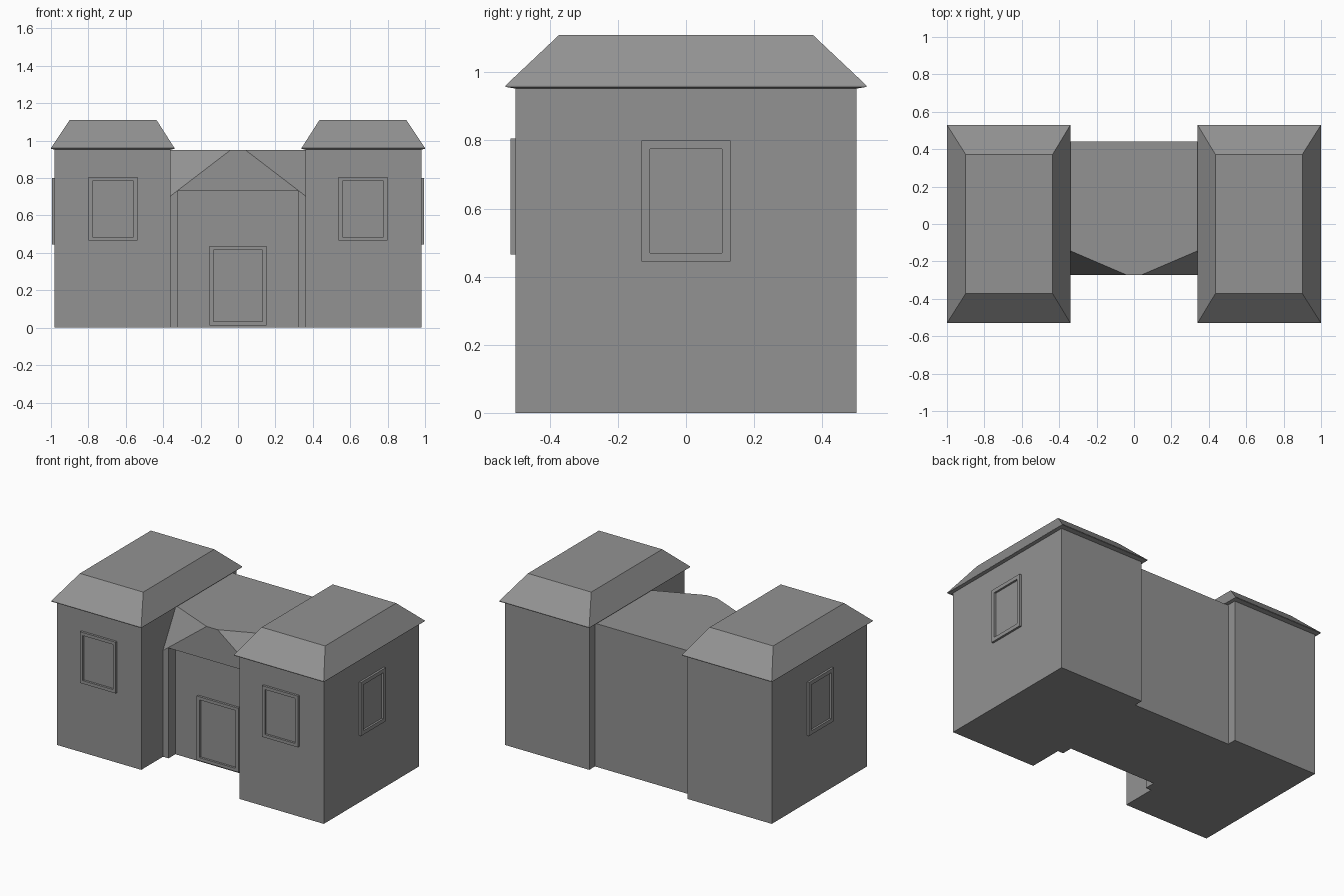
import bpy, bmesh
from mathutils import Vector, Matrix

if "Cube" in bpy.data.objects:
    bpy.data.objects.remove(bpy.data.objects["Cube"])

# Dark grey used on every part
grey = bpy.data.materials.new("dark_grey")
grey.diffuse_color = (0.29, 0.29, 0.29, 1)
grey.use_nodes = True
grey.node_tree.nodes["Principled BSDF"].inputs["Base Color"].default_value = grey.diffuse_color


def finish(name, bm):
    bmesh.ops.recalc_face_normals(bm, faces=bm.faces[:])
    me = bpy.data.meshes.new(name)
    bm.to_mesh(me)
    bm.free()
    me.materials.append(grey)
    ob = bpy.data.objects.new(name, me)
    bpy.context.collection.objects.link(ob)
    return ob


def add_box(bm, lo, hi):
    lo, hi = Vector(lo), Vector(hi)
    m = Matrix.Translation((lo + hi) / 2) @ Matrix.Diagonal((*(hi - lo), 1))
    bmesh.ops.create_cube(bm, size=1, matrix=m)


def box(name, lo, hi):
    bm = bmesh.new()
    add_box(bm, lo, hi)
    return finish(name, bm)


def loft(bm, rings):
    """Join four-cornered rings with side faces and cap both ends."""
    for r, q in zip(rings, rings[1:]):
        for i in range(4):
            j = (i + 1) % 4
            bm.faces.new((r[i], r[j], q[j], q[i]))
    bm.faces.new(rings[0])
    bm.faces.new(rings[-1])


def stacked_rects(name, levels):
    """Solid lofted through rectangles (x0, x1, y0, y1, z)."""
    bm = bmesh.new()
    loft(bm, [[bm.verts.new(p) for p in ((a, c, z), (b, c, z), (b, d, z), (a, d, z))]
              for a, b, c, d, z in levels])
    return finish(name, bm)


def frame(name, u0, u1, z0, z1, w, d, place):
    """Raised rectangular frame; place maps (u, depth, z) to world space."""
    bm = bmesh.new()

    def ring(inset, depth):
        return [bm.verts.new(place(u, depth, z)) for u, z in (
            (u0 + inset, z0 + inset), (u1 - inset, z0 + inset),
            (u1 - inset, z1 - inset), (u0 + inset, z1 - inset))]
    loft(bm, [ring(0, 0), ring(0, d), ring(w, d), ring(w, 0.001)])
    return finish(name, bm)


# Two side wings with hipped, flat-topped roofs and windows
for s, side in ((-1, "left"), (1, "right")):
    xs = sorted((s * 0.36, s * 0.98))
    box(side + "_wing", (xs[0], -0.5, 0), (xs[1], 0.5, 0.953))
    eave = sorted((s * 0.34, s * 1.0))
    top = sorted((s * 0.435, s * 0.90))
    stacked_rects(side + "_roof", [
        (*xs, -0.5, 0.5, 0.952),
        (*eave, -0.53, 0.53, 0.957),
        (*eave, -0.53, 0.53, 0.961),
        (*top, -0.372, 0.372, 1.11)])
    frame(side + "_front_window", 0.537, 0.80, 0.465, 0.805, 0.021, 0.015,
          lambda u, d, z: (s * u, -0.5 - d, z))
    frame(side + "_side_window", -0.13, 0.13, 0.445, 0.80, 0.025, 0.014,
          lambda u, d, z: (s * (0.98 + d), u, z))

# Central block with its two front top corners sliced off
bm = bmesh.new()
add_box(bm, (-0.36, -0.272, 0), (0.36, 0.44, 0.95))
for s in (-1, 1):
    a = Vector((s * 0.36, -0.135, 0.95))
    b = Vector((s * 0.04, -0.272, 0.95))
    c = Vector((s * 0.36, -0.272, 0.705))
    n = (b - a).cross(c - a)
    if n.z < 0:
        n = -n
    cut = bmesh.ops.bisect_plane(bm, geom=bm.verts[:] + bm.edges[:] + bm.faces[:],
                                 plane_co=a, plane_no=n, clear_outer=True)
    edges = [e for e in cut["geom_cut"] if isinstance(e, bmesh.types.BMEdge)]
    bmesh.ops.holes_fill(bm, edges=edges, sides=0)
hall = finish("central_hall", bm)

# Entrance recess
cutter = box("recess_cutter", (-0.32, -0.4, -0.1), (0.32, -0.2, 0.732))
mod = hall.modifiers.new("recess", 'BOOLEAN')
mod.operation = 'DIFFERENCE'
mod.solver = 'EXACT'
mod.object = cutter
bpy.context.view_layer.objects.active = hall
bpy.ops.object.modifier_apply(modifier=mod.name)
bpy.data.objects.remove(cutter)

# Door on the recessed wall
frame("door", -0.153, 0.153, 0.012, 0.437, 0.021, 0.015,
      lambda u, d, z: (u, -0.2 - d, z))
